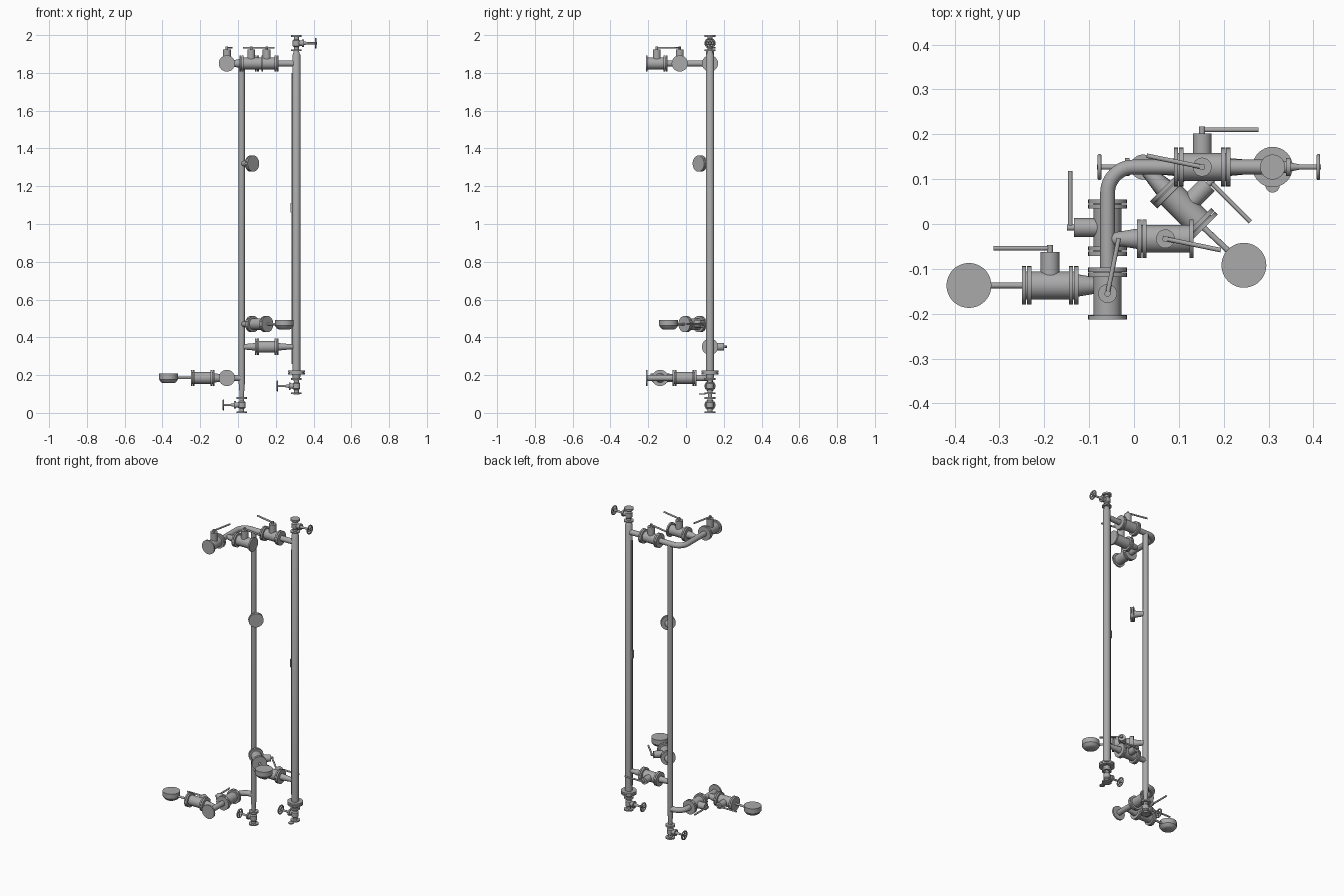
import bpy, bmesh, math
from mathutils import Vector as V

old = bpy.data.objects.get("Cube")
if old:
    bpy.data.objects.remove(old, do_unlink=True)

steel = bpy.data.materials.new("grey steel")
steel.use_nodes = True
steel.diffuse_color = (0.4, 0.4, 0.4, 1)
steel.node_tree.nodes["Principled BSDF"].inputs["Base Color"].default_value = (0.4, 0.4, 0.4, 1)

X, Y, Z = V((1, 0, 0)), V((0, 1, 0)), V((0, 0, 1))
DIAG = (X - Y).normalized()
DIAG_SIDE = (X + Y).normalized()
PIPE, FLANGE, BODY = 0.0165, 0.043, 0.031


def finish(name, bm):
    mesh = bpy.data.meshes.new(name)
    bmesh.ops.recalc_face_normals(bm, faces=bm.faces)
    bm.to_mesh(mesh)
    bm.free()
    ob = bpy.data.objects.new(name, mesh)
    bpy.context.collection.objects.link(ob)
    mesh.materials.append(steel)
    bpy.ops.object.select_all(action="DESELECT")
    ob.select_set(True)
    bpy.context.view_layer.objects.active = ob
    bpy.ops.object.shade_smooth_by_angle(angle=math.radians(35))
    return ob


def ring(bm, centre, axis, r, n):
    side = axis.orthogonal().normalized()
    up = axis.cross(side).normalized()
    return [bm.verts.new(centre + r * (side * math.cos(a) + up * math.sin(a)))
            for a in (math.tau * i / n for i in range(n))]


def turned(name, start, axis, profile, n=32):
    """Closed turned solid; profile is (distance along axis, radius) pairs."""
    bm = bmesh.new()
    rings = [ring(bm, start + axis * d, axis, r, n) for d, r in profile]
    for a, b in zip(rings, rings[1:]):
        for i in range(n):
            j = (i + 1) % n
            bm.faces.new((a[i], a[j], b[j], b[i]))
    bm.faces.new(rings[0])
    bm.faces.new(rings[-1])
    return finish(name, bm)


def rod(name, a, b, r, r2=None, n=24):
    d = b - a
    return turned(name, a, d.normalized(), [(0, r), (d.length, r2 or r)], n)


def bent_pipe(name, a, corner, b, bend, r):
    """Pipe from a to b with a rounded elbow at the corner."""
    u, v = (a - corner).normalized(), (b - corner).normalized()
    mid = corner + (u + v) * bend
    path = [(a, -u)]
    for i in range(13):
        t = i / 12 * math.pi / 2
        path.append((mid - v * bend * math.cos(t) - u * bend * math.sin(t),
                     v * math.sin(t) - u * math.cos(t)))
    path.append((b, v))
    bm = bmesh.new()
    n, rings = 24, []
    normal = u.cross(v)
    for p, t in path:
        s = normal.cross(t)
        rings.append([bm.verts.new(p + r * (normal * math.cos(k) + s * math.sin(k)))
                      for k in (math.tau * i / n for i in range(n))])
    for p, q in zip(rings, rings[1:]):
        for i in range(n):
            j = (i + 1) % n
            bm.faces.new((p[i], p[j], q[j], q[i]))
    bm.faces.new(rings[0])
    bm.faces.new(rings[-1])
    return finish(name, bm)


def flanged(half, pairs):
    """Profile of a body with flanges, doubled at the ends named in pairs."""
    t, gap = 0.0095, 0.002
    ends = []
    for double in pairs:
        e = [(half, FLANGE), (half - t, FLANGE)]
        if double:
            e += [(half - t, BODY), (half - t - gap, BODY),
                  (half - t - gap, FLANGE), (half - 2 * t - gap, FLANGE)]
        ends.append(e + [(e[-1][0], BODY)])
    return [(-d, r) for d, r in ends[0]] + [(d, r) for d, r in reversed(ends[1])]


def lever_valve(name, c, axis, stem, lever, half=0.063, pairs=(True, True)):
    turned(name + "_body", c, axis, flanged(half, pairs))
    rod(name + "_stem", c, c + stem * 0.075, 0.021)
    rod(name + "_hub", c + stem * 0.075, c + stem * 0.09, 0.007, n=12)
    h = c + stem * 0.083
    rod(name + "_lever", h - lever * 0.005, h + lever * 0.126, 0.0052, n=12)


def wheel_valve(name, base, side, reach):
    """Small vertical valve 0.085 high with a handwheel on a long stem."""
    turned(name + "_body", base, Z,
           [(0, 0.028), (0.008, 0.028), (0.008, 0.013), (0.022, 0.013), (0.028, 0.02),
            (0.056, 0.02), (0.062, 0.013), (0.074, 0.013), (0.074, 0.028), (0.085, 0.028)], 24)
    c = base + Z * 0.042
    w = c + side * reach
    turned(name + "_bonnet", c, side,
           [(0, 0.014), (0.03, 0.014), (0.03, 0.02), (0.04, 0.02), (0.04, 0.01),
            (0.06, 0.006), (reach + 0.006, 0.006)], 20)
    for i in range(3):
        d = Z * math.cos(i * math.pi / 3) + Y * math.sin(i * math.pi / 3)
        rod(name + "_spoke", w - d * 0.025, w + d * 0.025, 0.0028, n=8)
    bpy.ops.mesh.primitive_torus_add(major_radius=0.025, minor_radius=0.0042, major_segments=32,
                                     minor_segments=10, location=w, rotation=(0, math.pi / 2, 0))
    rim = bpy.context.object
    rim.name = name + "_handwheel"
    rim.data.materials.append(steel)
    bpy.ops.object.shade_smooth()


def gauge(name, c, start):
    rod(name + "_tube", start, c, 0.0065, n=16)
    turned(name + "_dial", c, Z, [(-0.028, 0.03), (-0.022, 0.04), (-0.008, 0.05), (0.023, 0.05)], 48)


# Upright pipes
small = V((0.02, 0.127, 0))
large = V((0.309, 0.127, 0))
turned("small_upright", small, Z, [(0.075, 0.01), (0.16, PIPE), (1.85, PIPE)])
turned("large_upright", large, Z,
       [(0.17, 0.014), (0.19, 0.021), (0.203, 0.022), (0.203, 0.045), (0.212, 0.045), (0.212, 0.04),
        (0.214, 0.04), (0.214, 0.045), (0.224, 0.045), (0.224, 0.0215), (1.895, 0.0215),
        (1.9, 0.018), (1.92, 0.013)])

# Level strip and its pointer on the large upright
for name, x, z, size in (("level_strip", 0.287, 1.03, (0.008, 0.012, 1.54)),
                         ("level_pointer", 0.282, 1.085, (0.008, 0.016, 0.05))):
    bm = bmesh.new()
    bmesh.ops.create_cube(bm, size=1)
    bmesh.ops.scale(bm, vec=size, verts=bm.verts)
    bmesh.ops.translate(bm, vec=(x, 0.127, z), verts=bm.verts)
    finish(name, bm)

# Small vent and drain valves with handwheels
wheel_valve("vent_valve", large + Z * 1.915, X, 0.102)
wheel_valve("large_drain_valve", large + Z * 0.1, -X, 0.1)
wheel_valve("small_drain_valve", small, -X, 0.097)
rod("drain_cover", large + V((0, -0.041, 0.098)), large + V((0, -0.041, 0.103)), 0.016)

# Upper run: elbow, through valve, end valve and branch valve
top = Z * 1.85
bent_pipe("upper_run", large + top, V((-0.059, 0.127, 1.85)), V((-0.059, -0.1, 1.85)), 0.058, PIPE)
lever_valve("upper_valve", V((0.152, 0.127, 1.85)), X, Z, V((-0.98, 0.2, 0)))
lever_valve("upper_end_valve", V((-0.059, -0.155, 1.85)), -Y, Z, V((0.2, 0.98, 0)), 0.058, (True, False))
lever_valve("upper_branch_valve", V((0.07, -0.033, 1.85)), X, Z, V((0.98, -0.2, 0)), 0.063, (True, False))
rod("upper_branch", V((-0.059, -0.033, 1.85)), V((0.01, -0.033, 1.85)), 0.012, 0.023)

# Cross link between the uprights
link = Z * 0.35
lever_valve("cross_valve", V((0.152, 0.127, 0.35)), X, Y, X)
rod("cross_pipe_small_side", small + link, V((0.092, 0.127, 0.35)), 0.013, 0.02)
rod("cross_pipe_large_side", large + link, V((0.212, 0.127, 0.35)), 0.011, 0.02)

# Diagonal gauge branch and blank flanged stub
root = small + Z * 0.47
lever_valve("gauge_valve", root + DIAG * 0.13, DIAG, DIAG_SIDE, DIAG)
rod("gauge_branch", root, root + DIAG * 0.07, 0.012, 0.023)
gauge("diagonal_gauge", V((0.245, -0.092, 0.47)), root + DIAG * 0.19)
turned("flanged_stub", small + Z * 1.32, DIAG,
       [(0, 0.012), (0.065, 0.021), (0.065, FLANGE), (0.074, FLANGE), (0.074, 0.035),
        (0.076, 0.035), (0.076, FLANGE), (0.087, FLANGE)])

# Lower run: elbow, through valve, end flange and gauge branch
bent_pipe("lower_run", small + Z * 0.185, V((-0.059, 0.127, 0.185)), V((-0.059, -0.205, 0.185)), 0.058, PIPE)
lever_valve("lower_valve", V((-0.059, -0.008, 0.185)), Y, -X, Y)
rod("lower_end_flange", V((-0.059, -0.203, 0.185)), V((-0.059, -0.213, 0.185)), FLANGE, n=32)
lever_valve("lower_branch_valve", V((-0.187, -0.137, 0.185)), X, Y, -X)
rod("lower_branch", V((-0.059, -0.137, 0.185)), V((-0.126, -0.137, 0.185)), 0.014, 0.025)
gauge("lower_gauge", V((-0.368, -0.137, 0.185)), V((-0.245, -0.137, 0.185)))
